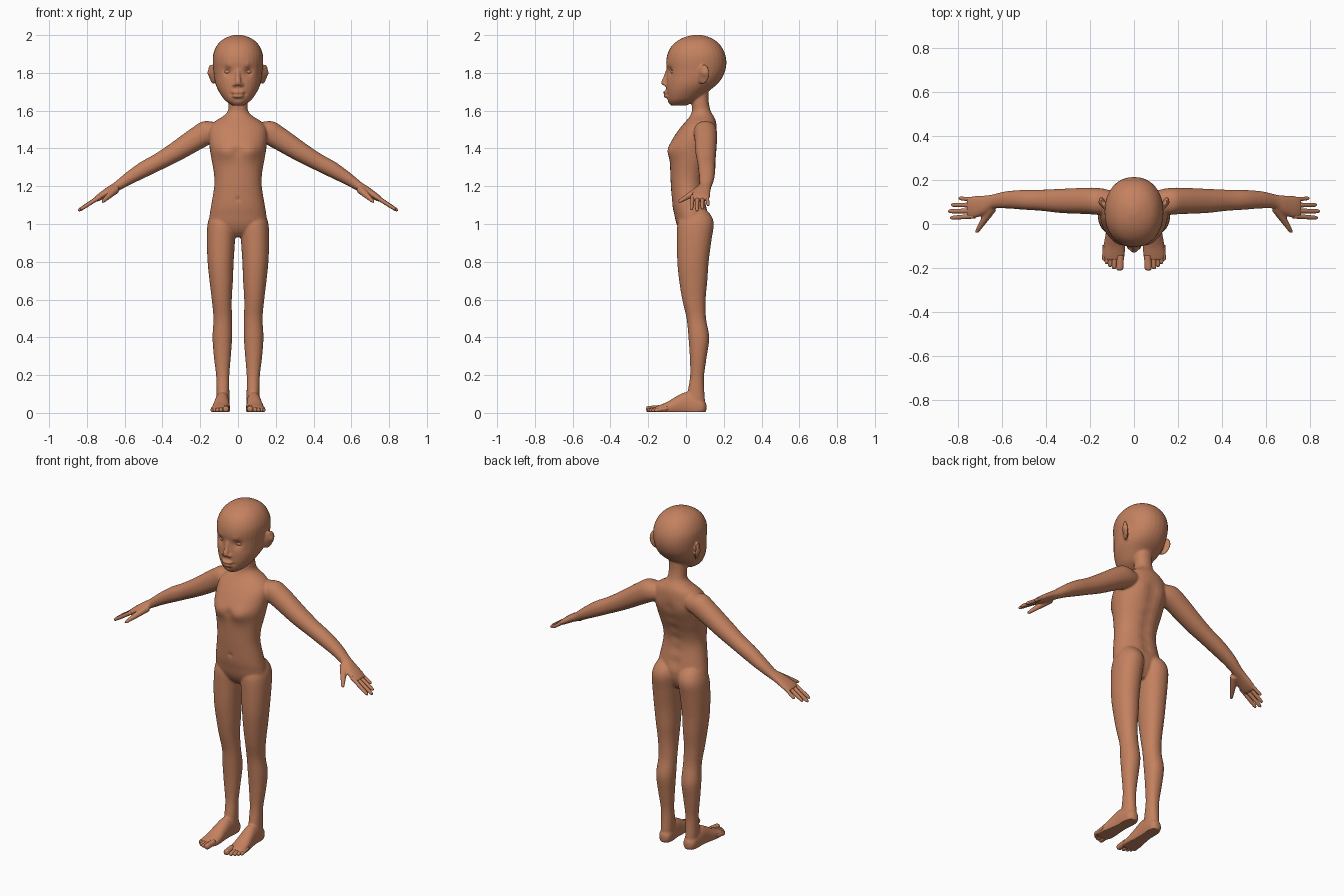
import bpy, bmesh, math
from mathutils import Vector, Matrix

skin = bpy.data.materials.new("brown skin")
skin.diffuse_color = (0.55, 0.22, 0.115, 1)
X, Y, Z = Vector((1, 0, 0)), Vector((0, 1, 0)), Vector((0, 0, 1))


def spline(pts, steps=4):
    """Catmull-Rom through stations of any width."""
    P = [pts[0]] + list(pts) + [pts[-1]]
    out = []
    for i in range(1, len(P) - 2):
        for k in range(steps):
            t = k / steps
            out.append([0.5 * (2 * b + (c - a) * t + (2 * a - 5 * b + 4 * c - d) * t * t
                               + (3 * b - a - 3 * c + d) * t ** 3)
                        for a, b, c, d in zip(*P[i - 1:i + 3])])
    return out + [list(pts[-1])]


def tube(bm, stations, a, b, s=1, n=32):
    """Loft of ovals; station = x, y, z, radius along a, radius along b; s mirrors x."""
    rings = []
    for x, y, z, ra, rb in spline(stations):
        ring = []
        for i in range(n):
            w = 2 * math.pi * i / n
            c, d = math.cos(w), math.sin(w)
            c, d = math.copysign(abs(c) ** 0.93, c), math.copysign(abs(d) ** 0.93, d)
            p = Vector((x, y, z)) + a * (ra * c) + b * (rb * d)
            ring.append(bm.verts.new((p.x * s, p.y, p.z)))
        rings.append(ring)
    faces = [bm.faces.new(rings[0]), bm.faces.new(rings[-1])]
    for r, q in zip(rings, rings[1:]):
        for i in range(n):
            j = (i + 1) % n
            faces.append(bm.faces.new((r[i], r[j], q[j], q[i])))
    bmesh.ops.recalc_face_normals(bm, faces=faces)


def upright(bm, rows, s=1):
    """Vertical loft; row = z, centre x, half width, front y, back y."""
    tube(bm, [(cx, (f + k) / 2, z, hw, (k - f) / 2) for z, cx, hw, f, k in rows], X, Y, s)


def digit(bm, p, q, r0, r1, side, s):
    p, q = Vector(p), Vector(q)
    st = [(*p.lerp(q, t), r, r) for t, r in
          ((0, r0), (.45, (r0 + r1) / 2), (.85, r1), (.96, r1 * .7), (1, r1 * .2))]
    tube(bm, st, (q - p).normalized().cross(side).normalized(), side, s, 14)


def ball(bm, c, r, rot=Matrix()):
    m = Matrix.Translation(c) @ rot @ Matrix.Diagonal((*r, 1))
    bmesh.ops.create_uvsphere(bm, u_segments=24, v_segments=14, radius=1, matrix=m)


def make(name, bm):
    me = bpy.data.meshes.new(name)
    bm.to_mesh(me)
    bm.free()
    ob = bpy.data.objects.new(name, me)
    bpy.context.collection.objects.link(ob)
    me.materials.append(skin)
    me.shade_smooth()
    return ob


bm = bmesh.new()
# torso and neck
upright(bm, [(.93, 0, .06, .0, .08), (.96, 0, .12, -.03, .10), (1.0, 0, .15, -.05, .115),
             (1.05, 0, .15, -.062, .118), (1.1, 0, .142, -.072, .11), (1.2, 0, .126, -.08, .095),
             (1.27, 0, .128, -.083, .105), (1.34, 0, .14, -.086, .13), (1.4, 0, .15, -.093, .15),
             (1.46, 0, .155, -.065, .163), (1.51, 0, .15, -.03, .163), (1.545, 0, .12, 0, .158),
             (1.57, 0, .08, .02, .147), (1.6, 0, .053, .032, .13), (1.65, 0, .05, .03, .12),
             (1.71, 0, .05, .03, .12)])
# head
upright(bm, [(1.627, 0, .03, -.078, .0), (1.64, 0, .05, -.092, .03), (1.66, 0, .074, -.10, .065),
             (1.7, 0, .101, -.105, .115), (1.74, 0, .119, -.105, .165), (1.78, 0, .127, -.102, .195),
             (1.82, 0, .131, -.102, .21), (1.86, 0, .134, -.105, .214), (1.9, 0, .131, -.098, .207),
             (1.94, 0, .115, -.078, .187), (1.97, 0, .09, -.045, .158), (1.99, 0, .055, -.005, .12),
             (2.001, 0, .018, .04, .08)])
# nose and lips
tube(bm, [(0, -.095, 1.815, .010, .012), (0, -.105, 1.78, .012, .014),
          (0, -.117, 1.752, .016, .015), (0, -.114, 1.734, .016, .012)], X, Y)
ball(bm, (0, -.108, 1.697), (.036, .014, .009))
ball(bm, (0, -.104, 1.677), (.030, .015, .010))

arm_up = Vector((.52, 0, .854))
for s in (1, -1):
    ball(bm, (s * .018, -.106, 1.738), (.011, .014, .010))
    # ear
    ball(bm, (s * .138, .092, 1.792), (.011, .034, .054),
         Matrix.Rotation(-s * .38, 4, 'Z') @ Matrix.Rotation(-.2, 4, 'X') @ Matrix.Rotation(s * .12, 4, 'Y'))
    # leg
    upright(bm, [(1.09, .08, .04, 0, .09), (1.05, .08, .065, -.025, .13), (1.0, .085, .076, -.045, .147),
                 (.92, .09, .075, -.048, .136), (.8, .092, .069, -.046, .12), (.7, .089, .062, -.036, .113),
                 (.6, .086, .053, -.02, .104), (.5, .081, .049, .003, .106), (.4, .083, .052, .013, .123),
                 (.3, .083, .045, .02, .11), (.2, .081, .035, .022, .096), (.13, .08, .034, .012, .096),
                 (.06, .08, .034, .0, .10), (.03, .08, .03, .0, .09)], s)
    # foot
    tube(bm, [(.08, .108, .03, .014, .02), (.08, .09, .03, .034, .04), (.082, .05, .035, .038, .06),
              (.084, .0, .045, .039, .065), (.087, -.05, .035, .043, .053), (.09, -.1, .022, .049, .036),
              (.092, -.14, .017, .050, .024), (.092, -.165, .016, .042, .015)], X, Z, s)
    # arm and palm
    tube(bm, [(.09, .1, 1.5, .045, .045), (.15, .102, 1.49, .063, .06), (.21, .105, 1.458, .061, .06),
              (.33, .105, 1.382, .052, .055), (.42, .108, 1.33, .045, .048), (.5, .11, 1.288, .042, .045),
              (.58, .11, 1.24, .033, .039), (.64, .102, 1.2, .025, .033), (.68, .087, 1.177, .022, .043),
              (.73, .076, 1.145, .018, .051), (.757, .075, 1.127, .013, .046)], arm_up, Y, s)
    # thumb
    digit(bm, (.645, .075, 1.185), (.72, -.042, 1.115), .023, .011, arm_up, s)

body = make("body", bm)
rm = body.modifiers.new("blend", 'REMESH')
rm.mode, rm.voxel_size = 'VOXEL', 0.0055
sm = body.modifiers.new("soften", 'SMOOTH')
sm.factor, sm.iterations = 0.5, 7
mesh = bpy.data.meshes.new_from_object(body.evaluated_get(bpy.context.evaluated_depsgraph_get()))
body.modifiers.clear()
body.data = mesh

# sculpted pushes, mirrored in x: centre, radius, push
push = [((.055, -.088, 1.808), .024, (0, .015, 0)),      # eye socket
        ((.05, -.095, 1.838), .018, (0, -.004, 0)),      # brow
        ((.038, -.1, 1.688), .010, (0, .004, 0)),        # mouth corner
        ((0, -.116, 1.687), .006, (0, .004, 0)),         # lip parting
        ((.018, -.118, 1.687), .008, (0, .004, 0)),
        ((0, -.1, 1.66), .010, (0, .004, 0)),            # under lip
        ((.15, .095, 1.798), .018, (-.009, 0, 0)),       # ear bowl
        ((.07, -.085, 1.378), .05, (0, -.012, 0)),       # chest
        ((0, -.09, 1.385), .025, (0, .006, 0)),          # breastbone
        ((0, -.075, 1.13), .012, (0, .005, 0)),          # navel
        ((.08, .155, 1.43), .05, (0, .006, 0))]          # shoulder blade
push += [((0, .09 + abs(z - 1.2) * .2, z), .035, (0, -.007, 0)) for z in (1.1, 1.17, 1.24, 1.31, 1.38, 1.45)]
push = [(Vector(c), r, Vector(d)) for c, r, d in push]
for v in mesh.vertices:
    p = v.co.copy()
    if p.z > 1.05 and abs(p.x) < .2:
        q = Vector((abs(p.x), p.y, p.z))
        off = Vector()
        for c, r, d in push:
            k = (q - c).length_squared / (r * r)
            if k < 5:
                off += d * math.exp(-k)
        p += Vector((math.copysign(off.x, p.x), off.y, off.z))
    p.z = max(p.z, 0.004)      # flat soles
    v.co = p
mesh.shade_smooth()

fingers, toes, eyes = bmesh.new(), bmesh.new(), bmesh.new()
for s in (1, -1):
    # fingers, little to index
    for y0, tip, r in ((.113, (.797, .117, 1.098), .0105), (.088, (.832, .087, 1.08), .0115),
                       (.062, (.846, .058, 1.07), .012), (.038, (.836, .028, 1.076), .0115)):
        digit(fingers, (.725, y0 - .002, 1.148), tip, r, r * .8, Y, s)
    # toes, big to little
    for i, (x, y, r) in enumerate(((.062, -.212, .017), (.088, -.205, .0115), (.106, -.195, .011),
                                   (.121, -.182, .0105), (.133, -.167, .01))):
        digit(toes, (x, y + .07, .024), (x + .003, y, r + .002), r, r * .95, X, s)
    # eyes
    ball(eyes, (s * .056, -.069, 1.806), (.022, .011, .011), Matrix.Rotation(s * .35, 4, 'Z'))
make("fingers", fingers)
make("toes", toes)
make("eyes", eyes)
